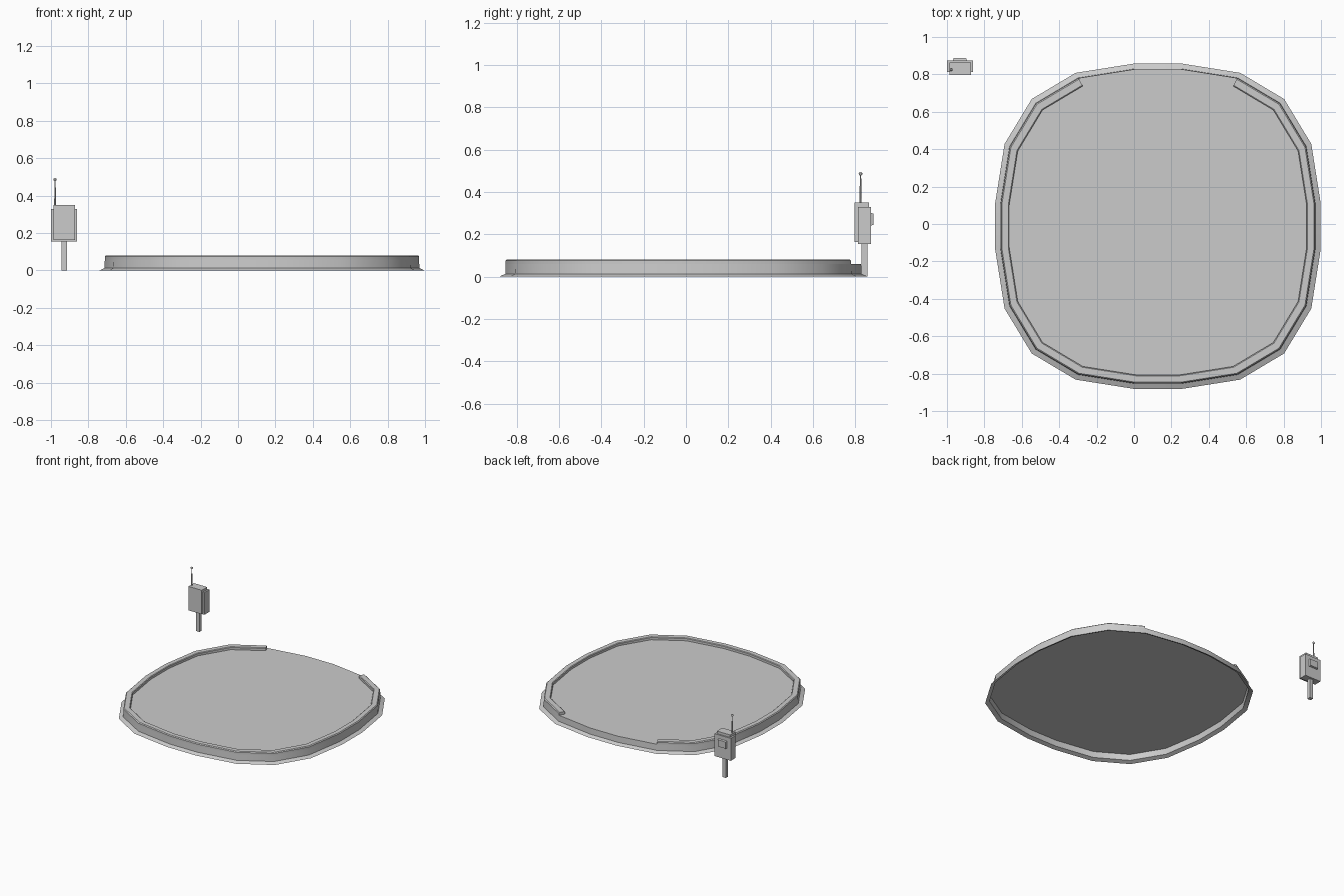
import bpy, bmesh, math
from mathutils import Vector

if "Cube" in bpy.data.objects:
    bpy.data.objects.remove(bpy.data.objects["Cube"])

CX, CY = 0.128, -0.012
R = 0.87
# one quadrant of the rounded-square outline, mirrored to 20 points (counter-clockwise)
Q = [(0.87, 0.125), (0.82, 0.44), (0.675, 0.68), (0.44, 0.82), (0.125, 0.87)]
OUTLINE = (Q + [(-x, y) for x, y in reversed(Q)]
           + [(-x, -y) for x, y in Q] + [(x, -y) for x, y in reversed(Q)])


def finish(bm, name, smooth=False):
    me = bpy.data.meshes.new(name)
    bm.to_mesh(me)
    bm.free()
    ob = bpy.data.objects.new(name, me)
    bpy.context.collection.objects.link(ob)
    if smooth:
        bpy.ops.object.select_all(action='DESELECT')
        ob.select_set(True)
        bpy.context.view_layer.objects.active = ob
        bpy.ops.object.shade_smooth_by_angle(angle=math.radians(30))
    return ob


def column(bm, i, profile):
    x, y = OUTLINE[i % 20]
    return [bm.verts.new((CX + x * r / R, CY + y * r / R, z)) for r, z in profile]


def strip(bm, cols, closed_profile=False):
    n = len(cols[0])
    for a, b in zip(cols, cols[1:]):
        for j in range(n if closed_profile else n - 1):
            k = (j + 1) % n
            bm.faces.new((a[j], b[j], b[k], a[k]))


# hollow platform: sloped skirt, low side wall and flat deck
bm = bmesh.new()
cols = [column(bm, i, [(0.87, 0.0), (0.842, 0.013), (0.84, 0.06)]) for i in range(20)]
strip(bm, cols + [cols[0]])
bm.faces.new([c[-1] for c in cols])
finish(bm, "platform", True)

# raised rim, open at the back
bm = bmesh.new()
prof = [(0.84, 0.06), (0.84, 0.075), (0.834, 0.081), (0.80, 0.081),
        (0.795, 0.077), (0.795, 0.06)]
cols = [column(bm, i, prof) for i in range(6, 24)]
strip(bm, cols, True)
bm.faces.new(cols[0])
bm.faces.new(cols[-1][::-1])
bmesh.ops.recalc_face_normals(bm, faces=bm.faces[:])
finish(bm, "rim", True)


def box(name, lo, hi, taper=0.0):
    lo, hi = Vector(lo), Vector(hi)
    bm = bmesh.new()
    bmesh.ops.create_cube(bm, size=1)
    for v in bm.verts:
        k = 1 - taper if v.co.y > 0 else 1
        v.co.x *= k
        v.co.z *= k
        v.co = (lo + hi) / 2 + v.co * (hi - lo)
    return finish(bm, name)


# control box on its post
box("post", (-0.945, 0.83, 0.0), (-0.915, 0.858, 0.16))
box("control_housing", (-1.0, 0.814, 0.155), (-0.86, 0.874, 0.33))
box("control_core", (-0.987, 0.797, 0.163), (-0.872, 0.864, 0.35))
box("display_frame", (-0.97, 0.87, 0.24), (-0.892, 0.887, 0.302), 0.15)

# antenna with ball tip
bm = bmesh.new()
bmesh.ops.create_cone(bm, cap_ends=True, segments=8, radius1=0.005, radius2=0.003, depth=0.14)
bmesh.ops.translate(bm, verts=bm.verts[:], vec=(-0.978, 0.825, 0.415))
finish(bm, "antenna", True)
bm = bmesh.new()
bmesh.ops.create_uvsphere(bm, u_segments=10, v_segments=6, radius=0.009)
bmesh.ops.translate(bm, verts=bm.verts[:], vec=(-0.978, 0.825, 0.486))
finish(bm, "antenna_tip", True)
